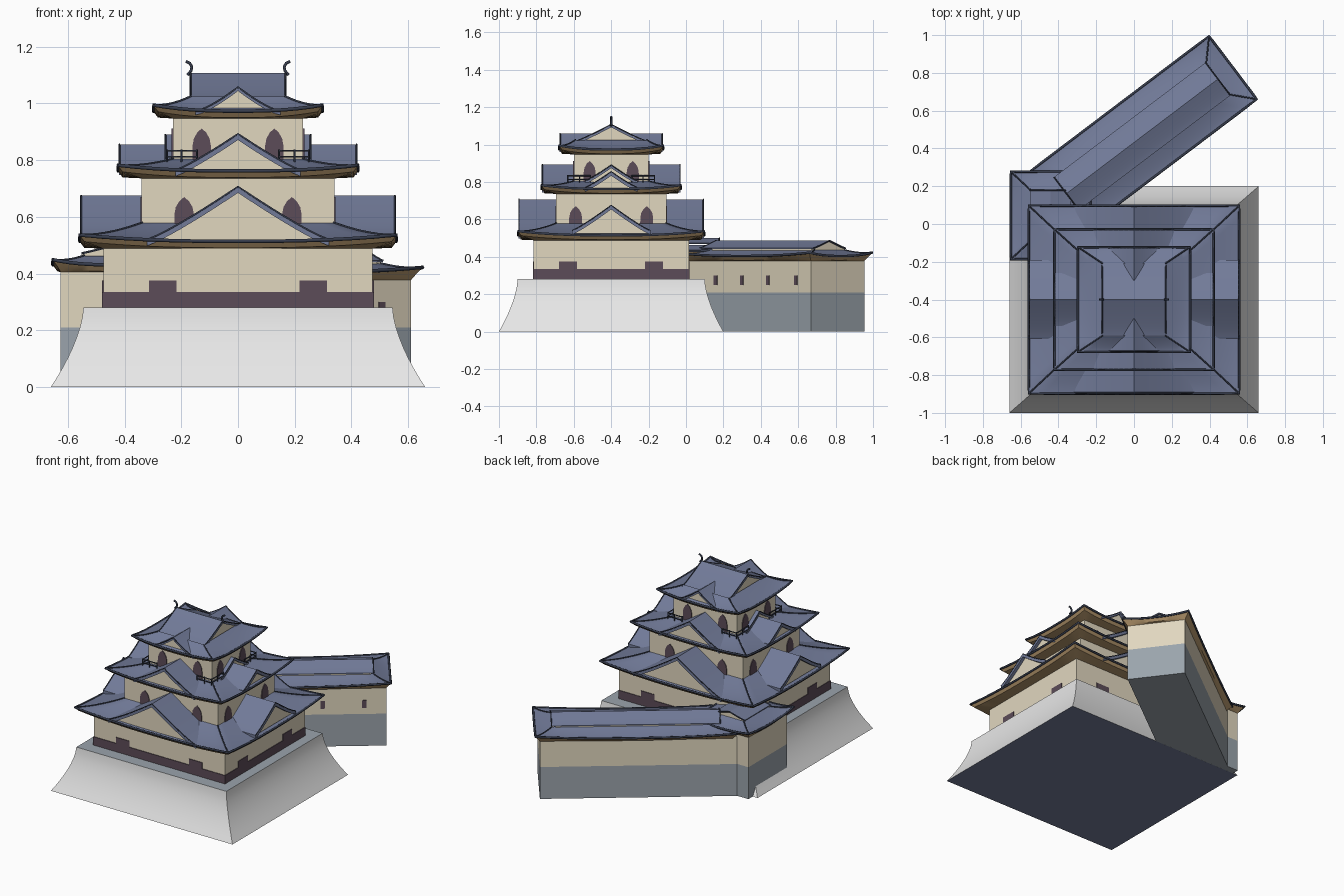
import bpy, bmesh, math
from mathutils import Matrix, Vector

if "Cube" in bpy.data.objects:
    bpy.data.objects.remove(bpy.data.objects["Cube"])


def lin(c):
    c /= 255
    return c / 12.92 if c <= 0.04045 else ((c + 0.055) / 1.055) ** 2.4


def material(name, r, g, b):
    m = bpy.data.materials.new(name)
    m.diffuse_color = (lin(r), lin(g), lin(b), 1)
    m.use_nodes = True
    m.node_tree.nodes["Principled BSDF"].inputs["Base Color"].default_value = m.diffuse_color
    return m


ROOF = material("slate_blue_tile", 114, 123, 153)
TRIM = material("dark_trim", 54, 60, 76)
SOFFIT = material("brown_soffit", 180, 150, 108)
PLASTER = material("cream_plaster", 225, 215, 191)
PLUM = material("plum_wood", 92, 76, 88)
STONE = material("pale_stone", 236, 236, 236)
GREY = material("blue_grey_stone", 155, 164, 172)


def finish(name, bm, mats, M):
    me = bpy.data.meshes.new(name)
    bm.to_mesh(me)
    bm.free()
    for m in mats:
        me.materials.append(m)
    ob = bpy.data.objects.new(name, me)
    bpy.context.collection.objects.link(ob)
    ob.matrix_world = M
    bpy.ops.object.select_all(action='DESELECT')
    ob.select_set(True)
    bpy.context.view_layer.objects.active = ob
    bpy.ops.object.shade_smooth_by_angle(angle=math.radians(30))
    return ob


def box(name, lo, hi, mat, M):
    bm = bmesh.new()
    bmesh.ops.create_cube(bm, size=1)
    for v in bm.verts:
        v.co = [(a + b) / 2 + c * (b - a) for a, b, c in zip(lo, hi, v.co)]
    return finish(name, bm, [mat], M)


def tube(name, pts, r, M, mat=TRIM, closed=False):
    cu = bpy.data.curves.new(name, 'CURVE')
    cu.dimensions = '3D'
    cu.bevel_depth = r
    cu.bevel_resolution = 1
    cu.use_fill_caps = True
    sp = cu.splines.new('POLY')
    sp.points.add(len(pts) - 1)
    for p, q in zip(sp.points, pts):
        p.co = (*q, 1)
    sp.use_cyclic_u = closed
    cu.materials.append(mat)
    ob = bpy.data.objects.new(name, cu)
    bpy.context.collection.objects.link(ob)
    ob.matrix_world = M


CORNERS = [(-1, -1), (1, -1), (1, 1), (-1, 1)]


def ring_points(hx, hy, z, lift, seg):
    """Rectangle outline whose corners sweep upward."""
    pts = []
    for k in range(4):
        a, b = Vector(CORNERS[k]), Vector(CORNERS[(k + 1) % 4])
        for j in range(seg):
            t = j / seg
            p = a.lerp(b, t)
            pts.append((p.x * hx, p.y * hy, z + lift * abs(2 * t - 1) ** 2.5))
    return pts


def loft(name, rows, mats, row_mat, M, caps=None, seg=14):
    """Stack rectangular rings (half x, half y, z, corner lift)."""
    bm = bmesh.new()
    rings = [[bm.verts.new(p) for p in ring_points(*r, seg)] for r in rows]
    n = 4 * seg
    for i in range(len(rings) - 1):
        for j in range(n):
            f = bm.faces.new((rings[i][j], rings[i][(j + 1) % n], rings[i + 1][(j + 1) % n], rings[i + 1][j]))
            f.material_index = row_mat(i)
    if caps:
        bm.faces.new(rings[0][::-1]).material_index = caps[0]
        bm.faces.new(rings[-1]).material_index = caps[1]
    finish(name, bm, mats, M)


def skirt_roof(name, outer, inner, body, ze, zi, lift, M, n=7):
    """Curved hipped roof skirt with dark eave rim, brown soffit and hip ridges."""
    rows = [(*body, ze - 0.027, 0), (outer[0] - 0.018, outer[1] - 0.018, ze - 0.024, lift)]
    for i in range(n + 1):
        v = i / n
        rows.append((outer[0] + (inner[0] - outer[0]) * v, outer[1] + (inner[1] - outer[1]) * v,
                     ze + (zi - ze) * v ** 1.3, lift * (1 - v) ** 2))
    loft(name, rows, [SOFFIT, ROOF], lambda i: int(i > 1), M)
    rim = ring_points(outer[0] - 0.003, outer[1] - 0.003, ze - 0.001, lift, 14)
    tube(name + "_eave_rim", rim, 0.007, M, closed=True)
    for sx, sy in CORNERS:
        tube(name + "_hip_ridge", [(sx * a, sy * b, z + l + 0.001) for a, b, z, l in rows[2:]], 0.004, M)


def gable(name, w, d0, d1, zb, zp, M, thick=0.022, inset=0.02, power=1.15, n=8):
    """Gable facing local -y from y=-d0 back to y=-d1, with plaster face."""
    prof = []
    for i in range(-n, n + 1):
        s = i / n
        prof.append((s * w, zb + (zp - zb) * (1 - abs(s)) ** power))
    bm = bmesh.new()
    cols = [[bm.verts.new(p) for p in ((x, -d0, z), (x, -d1, z), (x, -d1, z - thick), (x, -d0, z - thick))]
            for x, z in prof]
    for a, b in zip(cols, cols[1:]):
        for k in range(4):
            bm.faces.new((a[k], b[k], b[(k + 1) % 4], a[(k + 1) % 4]))
    bm.faces.new(cols[0])
    bm.faces.new(cols[-1][::-1])
    bmesh.ops.recalc_face_normals(bm, faces=bm.faces)
    finish(name + "_gable_roof", bm, [ROOF], M)
    bm = bmesh.new()
    pts = [(x, z - thick / 2) for x, z in prof] + [(w, zb - 0.015), (-w, zb - 0.015)]
    bm.faces.new([bm.verts.new((x, -d0 + inset, z)) for x, z in reversed(pts)])
    bm.normal_update()
    for f in bm.faces:
        if f.normal.y > 0:
            f.normal_flip()
    finish(name + "_gable_wall", bm, [PLASTER], M)
    tube(name + "_gable_edge", [(x, -d0 + 0.002, z) for x, z in prof], 0.0035, M)


def bell_window(name, x, d, z, w, h, M):
    half = [(0.5, 0), (0.49, 0.45), (0.42, 0.68), (0.24, 0.87)]
    pts = half + [(0, 1)] + [(-a, b) for a, b in reversed(half)]
    bm = bmesh.new()
    f = bm.faces.new([bm.verts.new((x + a * w, -d - 0.004, z + b * h)) for a, b in pts])
    ex = bmesh.ops.extrude_face_region(bm, geom=[f])
    for v in ex['geom']:
        if isinstance(v, bmesh.types.BMVert):
            v.co.y += 0.006
    bmesh.ops.recalc_face_normals(bm, faces=bm.faces)
    finish(name, bm, [PLUM], M)


KEEP = Matrix.Translation((0, -0.4, 0))
SIDES = [KEEP @ Matrix.Rotation(k * math.pi / 2, 4, 'Z') for k in range(4)]

# Flared stone base
base = []
for i in range(9):
    t = (1 - i / 8) ** 1.6
    base.append((0.545 + 0.115 * t, 0.5 + 0.1 * t, 0.28 * i / 8, 0))
loft("stone_base", base, [STONE, ROOF, GREY], lambda i: 0, KEEP, caps=(1, 2), seg=1)

# Keep storeys: half x, half y, bottom, top
bodies = [(0.475, 0.415, 0.28, 0.5), (0.34, 0.295, 0.48, 0.75), (0.23, 0.2, 0.72, 0.97)]
for i, (a, b, z0, z1) in enumerate(bodies):
    box(f"keep_wall_{i + 1}", (-a, -b, z0), (a, b, z1), PLASTER, KEEP)

# Wooden band with raised blocks
box("wood_band", (-0.479, -0.419, 0.28), (0.479, 0.419, 0.335), PLUM, KEEP)
for k, M in enumerate(SIDES):
    d = (0.419, 0.479)[k % 2]
    c = (0.265, 0.23)[k % 2]
    for s in (-1, 1):
        box("wood_block", (s * c - 0.048, -d, 0.33), (s * c + 0.048, -d + 0.01, 0.375), PLUM, M)

# Keep roofs
skirt_roof("lower_roof", (0.56, 0.5), (0.335, 0.29), bodies[0][:2], 0.515, 0.58, 0.022, KEEP)
skirt_roof("middle_roof", (0.425, 0.375), (0.225, 0.195), bodies[1][:2], 0.763, 0.805, 0.02, KEEP)
skirt_roof("top_roof", (0.3, 0.28), (0.165, 0.19), bodies[2][:2], 0.974, 1.025, 0.021, KEEP)

# Dormer gables, and bell windows on each side
for k, M in enumerate(SIDES):
    if k % 2 == 0:
        gable("lower_front", 0.32, 0.495, 0.28, 0.52, 0.707, M)
        gable("middle_front", 0.22, 0.37, 0.19, 0.765, 0.893, M)
        gable("top_front", 0.15, 0.275, 0.1, 0.973, 1.058, M, thick=0.014, power=1.35)
    else:
        gable("lower_side", 0.21, 0.555, 0.33, 0.54, 0.675, M)
        gable("middle_side", 0.14, 0.42, 0.22, 0.77, 0.855, M)
        gable("upper_side", 0.14, 0.258, 0.225, 0.805, 0.89, M, thick=0.016, inset=0.012)
        gable("top_end", 0.2, 0.17, 0, 1.015, 1.108, M, thick=0.016)
    for s in (-1, 1):
        bell_window("middle_window", s * 0.19, bodies[1][1 - k % 2], 0.56, 0.07, 0.11, M)
        bell_window("top_window", s * (0.128, 0.115)[k % 2], bodies[2][1 - k % 2], 0.8, 0.066, 0.112, M)

# Corner balcony railings
for sx, sy in CORNERS:
    path = [(0.145, 0.232), (0.25, 0.232), (0.25, 0.11)]
    for z in (0.812, 0.833):
        tube("balcony_rail", [(sx * x, sy * y, z) for x, y in path], 0.0035, KEEP)
    for x, y in path + [(0.2, 0.232), (0.25, 0.17)]:
        tube("balcony_post", [(sx * x, sy * y, 0.785), (sx * x, sy * y, 0.838)], 0.0035, KEEP)

# Curled ridge finials
for s in (-1, 1):
    arc = [(0.178, 1.1), (0.165, 1.116), (0.163, 1.13), (0.17, 1.142), (0.184, 1.149)]
    tube("ridge_finial", [(s * x, 0, z) for x, z in arc], 0.006, KEEP)


def gallery(name, M, hx, hy, wx, wy, eave, ridge):
    """Low building: stone footing, plaster wall and hip-and-gable roof along x."""
    box(name + "_footing", (-wx[0], -wy, 0.0005), (wx[1], wy, 0.21), GREY, M)
    box(name + "_wall", (-wx[0], -wy, 0.21), (wx[1], wy, eave - 0.015), PLASTER, M)
    skirt_roof(name + "_roof", (hx, hy), (hx - 0.105, 0.1), (wx[1], wy), eave, eave + 0.031, 0.018, M)
    for k in (1, 3):
        gable(name + "_end", 0.109, hx - 0.1, 0, eave + 0.041, ridge,
              M @ Matrix.Rotation(k * math.pi / 2, 4, 'Z'), thick=0.005, inset=0.012)


# Diagonal wing and corner house
WING = Matrix.Translation((0.0435, 0.4645, 0)) @ Matrix.Rotation(math.radians(37.1), 4, 'Z')
gallery("wing", WING, 0.605, 0.2125, (0.6, 0.575), 0.18, 0.405, 0.487)
box("wing_upper_wall", (-0.4, -0.105, 0.42), (0.48, 0.105, 0.444), PLASTER, WING)
for t in (-0.267, -0.036, 0.196, 0.444):
    box("wing_window", (t - 0.014, -0.184, 0.25), (t + 0.014, -0.178, 0.3), PLUM, WING)
HOUSE = Matrix.Translation((-0.4425, 0.045, 0)) @ Matrix.Rotation(math.pi / 2, 4, 'Z')
gallery("corner_house", HOUSE, 0.235, 0.2125, (0.2, 0.2), 0.183, 0.432, 0.5)
